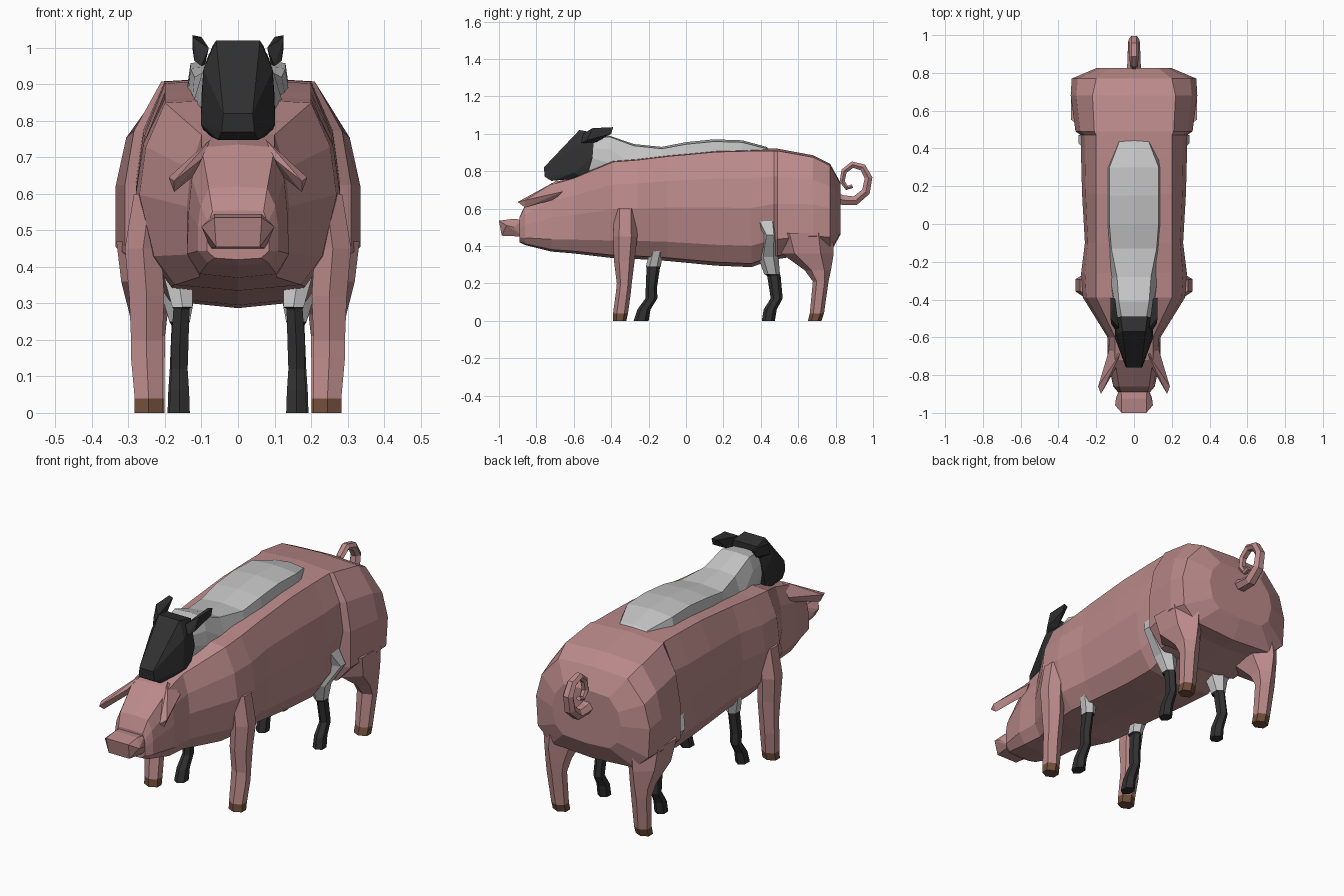
import bpy, bmesh, math
from mathutils import Vector


def material(name, rgb):
    m = bpy.data.materials.new(name)
    m.diffuse_color = (*rgb, 1)
    return m


PINK = material("pig pink", (0.50, 0.255, 0.255))
BROWN = material("hoof brown", (0.17, 0.08, 0.045))
WOOL = material("wool grey", (0.56, 0.56, 0.56))
BLACK = material("sheep black", (0.03, 0.03, 0.03))


def finish(name, bm, mats, split=None):
    """Make an object; faces centred below height split take the second material."""
    bmesh.ops.recalc_face_normals(bm, faces=bm.faces)
    for f in bm.faces:
        f.smooth = False
        if split is not None and f.calc_center_median().z < split:
            f.material_index = 1
    me = bpy.data.meshes.new(name)
    bm.to_mesh(me)
    bm.free()
    for m in mats:
        me.materials.append(m)
    ob = bpy.data.objects.new(name, me)
    bpy.context.collection.objects.link(ob)
    return ob


def loft(bm, rings):
    """Skin a list of closed rings and cap both ends."""
    vs = [[bm.verts.new(p) for p in r] for r in rings]
    n = len(vs[0])
    for a, b in zip(vs, vs[1:]):
        for i in range(n):
            j = (i + 1) % n
            bm.faces.new((a[i], a[j], b[j], b[i]))
    bm.faces.new(vs[0])
    bm.faces.new(vs[-1])


def trunk(name, rows, mat):
    """Body along y from rows of (y, top z, bottom z, top, middle, lower half-width)."""
    rings = []
    for y, zt, zb, wt, wm, wl in rows:
        h = zt - zb
        half = [(wt, zt - 0.02 * h), (wt + 0.75 * (wm - wt), zb + 0.75 * h),
                (wm, zb + 0.5 * h), (wl, zb + 0.18 * h), (wl * 0.75, zb + 0.03 * h)]
        right = [(0, zt)] + half + [(0, zb)]
        left = [(-x, z) for x, z in reversed(half)]
        rings.append([(x, y, z) for x, z in right + left])
    bm = bmesh.new()
    loft(bm, rings)
    return finish(name, bm, [mat])


def legs(name, rows, mats, split):
    """Mirrored pair of six-sided legs from rows of (z, x, y, half x, half y)."""
    bm = bmesh.new()
    for s in (-1, 1):
        loft(bm, [[(s * (cx + hx * math.cos(math.radians(30 + 60 * k)) / 0.866),
                    cy + hy * math.sin(math.radians(30 + 60 * k)), z)
                   for k in range(6)] for z, cx, cy, hx, hy in rows])
    finish(name, bm, mats, split)


def hull(name, points, mat, joined=True):
    """Convex solid from right-hand points and their mirror, or one solid per side."""
    bm = bmesh.new()
    sides = [[(s * x, y, z) for x, y, z in points] for s in (-1, 1)]
    for pts in ([sides[0] + sides[1]] if joined else sides):
        bmesh.ops.convex_hull(bm, input=[bm.verts.new(p) for p in pts])
    finish(name, bm, [mat])


# Pig body with head and haunches
trunk("pig_body", [
    (-0.89, 0.555, 0.42, 0.07, 0.085, 0.085),
    (-0.86, 0.62, 0.405, 0.08, 0.11, 0.11),
    (-0.72, 0.735, 0.37, 0.10, 0.135, 0.14),
    (-0.60, 0.77, 0.36, 0.10, 0.14, 0.14),
    (-0.39, 0.86, 0.335, 0.20, 0.27, 0.23),
    (-0.26, 0.87, 0.33, 0.20, 0.28, 0.245),
    (-0.10, 0.89, 0.32, 0.20, 0.26, 0.235),
    (0.16, 0.915, 0.295, 0.20, 0.275, 0.24),
    (0.35, 0.92, 0.287, 0.20, 0.28, 0.25),
    (0.47, 0.92, 0.33, 0.20, 0.28, 0.24),
    (0.49, 0.92, 0.33, 0.21, 0.31, 0.31),
    (0.68, 0.885, 0.36, 0.22, 0.335, 0.335),
    (0.77, 0.84, 0.36, 0.20, 0.33, 0.32),
    (0.825, 0.74, 0.46, 0.13, 0.20, 0.18)], PINK)

# Pig snout
hull("pig_snout", [(0.065, -1.0, 0.535), (0.06, -0.985, 0.455), (0.1, -0.96, 0.51),
                   (0.095, -0.92, 0.50), (0.065, -0.925, 0.545), (0.075, -0.87, 0.45),
                   (0.07, -0.87, 0.54)], PINK)

# Pig ears
hull("pig_ears", [(0.075, -0.69, 0.75), (0.13, -0.66, 0.69), (0.12, -0.70, 0.65),
                  (0.175, -0.90, 0.635), (0.19, -0.86, 0.645), (0.175, -0.86, 0.605),
                  (0.10, -0.77, 0.695)], PINK, joined=False)

# Pig legs with hooves
legs("pig_front_legs", [
    (0.60, 0.24, -0.325, 0.045, 0.06), (0.45, 0.26, -0.325, 0.05, 0.065),
    (0.32, 0.25, -0.33, 0.048, 0.055), (0.20, 0.25, -0.33, 0.043, 0.04),
    (0.15, 0.25, -0.335, 0.043, 0.04), (0.04, 0.245, -0.35, 0.038, 0.04),
    (0, 0.245, -0.355, 0.038, 0.036)], [PINK, BROWN], 0.041)
legs("pig_hind_legs", [
    (0.47, 0.235, 0.63, 0.098, 0.155), (0.36, 0.245, 0.65, 0.075, 0.14),
    (0.27, 0.245, 0.705, 0.052, 0.07), (0.21, 0.245, 0.72, 0.045, 0.042),
    (0.04, 0.24, 0.70, 0.038, 0.038), (0, 0.24, 0.688, 0.038, 0.036)],
    [PINK, BROWN], 0.041)

# Curled pig tail
path = [Vector((0, y, z)) for y, z in (
    (0.79, 0.66), (0.84, 0.645), (0.905, 0.642), (0.962, 0.69), (0.976, 0.765),
    (0.945, 0.82), (0.89, 0.835), (0.845, 0.80), (0.835, 0.745), (0.86, 0.71), (0.89, 0.72))]
rings = []
for i, p in enumerate(path):
    d = (path[min(i + 1, 10)] - path[max(i - 1, 0)]).normalized()
    side = Vector((0, -d.z, d.y))
    r = 0.032 - 0.002 * i
    rings.append([p + Vector((1.2 * r * math.cos(a), 0, 0)) + side * r * math.sin(a)
                  for a in (math.tau * k / 6 for k in range(6))])
bm = bmesh.new()
loft(bm, rings)
finish("pig_tail", bm, [PINK])

# Sheep body, mostly inside the pig
trunk("sheep_body", [
    (-0.53, 0.97, 0.78, 0.06, 0.085, 0.07),
    (-0.41, 0.99, 0.70, 0.08, 0.11, 0.10),
    (-0.28, 0.945, 0.50, 0.09, 0.14, 0.13),
    (-0.13, 0.93, 0.42, 0.12, 0.15, 0.15),
    (0.00, 0.955, 0.40, 0.13, 0.155, 0.16),
    (0.15, 0.97, 0.40, 0.13, 0.155, 0.16),
    (0.30, 0.965, 0.42, 0.13, 0.155, 0.15),
    (0.43, 0.93, 0.45, 0.08, 0.15, 0.14),
    (0.52, 0.85, 0.50, 0.07, 0.12, 0.10)], WOOL)

# Sheep head and ears
hull("sheep_head", [(0.04, -0.76, 0.82), (0.045, -0.755, 0.77), (0.055, -0.72, 0.748),
                    (0.06, -0.57, 1.02), (0.095, -0.58, 0.94), (0.07, -0.49, 1.005),
                    (0.1, -0.50, 0.87), (0.09, -0.53, 0.765), (0.102, -0.60, 0.79)], BLACK)
hull("sheep_ears", [(0.08, -0.55, 1.0), (0.10, -0.56, 0.95), (0.12, -0.53, 0.965),
                    (0.125, -0.39, 1.035), (0.10, -0.395, 1.03), (0.125, -0.40, 1.0),
                    (0.09, -0.48, 0.955), (0.125, -0.50, 1.03)], BLACK, joined=False)

# Sheep legs: wool above, black below
legs("sheep_front_legs", [
    (0.50, 0.17, -0.13, 0.05, 0.06), (0.38, 0.165, -0.155, 0.04, 0.035),
    (0.29, 0.152, -0.175, 0.028, 0.04), (0.285, 0.155, -0.175, 0.022, 0.036),
    (0.18, 0.16, -0.185, 0.024, 0.03), (0.12, 0.16, -0.185, 0.022, 0.032),
    (0.06, 0.16, -0.225, 0.026, 0.035), (0, 0.16, -0.24, 0.028, 0.04)],
    [WOOL, BLACK], 0.2875)
legs("sheep_hind_legs", [
    (0.56, 0.18, 0.42, 0.07, 0.08), (0.46, 0.225, 0.45, 0.07, 0.04),
    (0.34, 0.165, 0.44, 0.05, 0.055), (0.25, 0.16, 0.46, 0.028, 0.042),
    (0.24, 0.16, 0.47, 0.022, 0.036), (0.12, 0.165, 0.485, 0.022, 0.032),
    (0.06, 0.165, 0.45, 0.026, 0.035), (0, 0.165, 0.44, 0.028, 0.035)],
    [WOOL, BLACK], 0.246)
